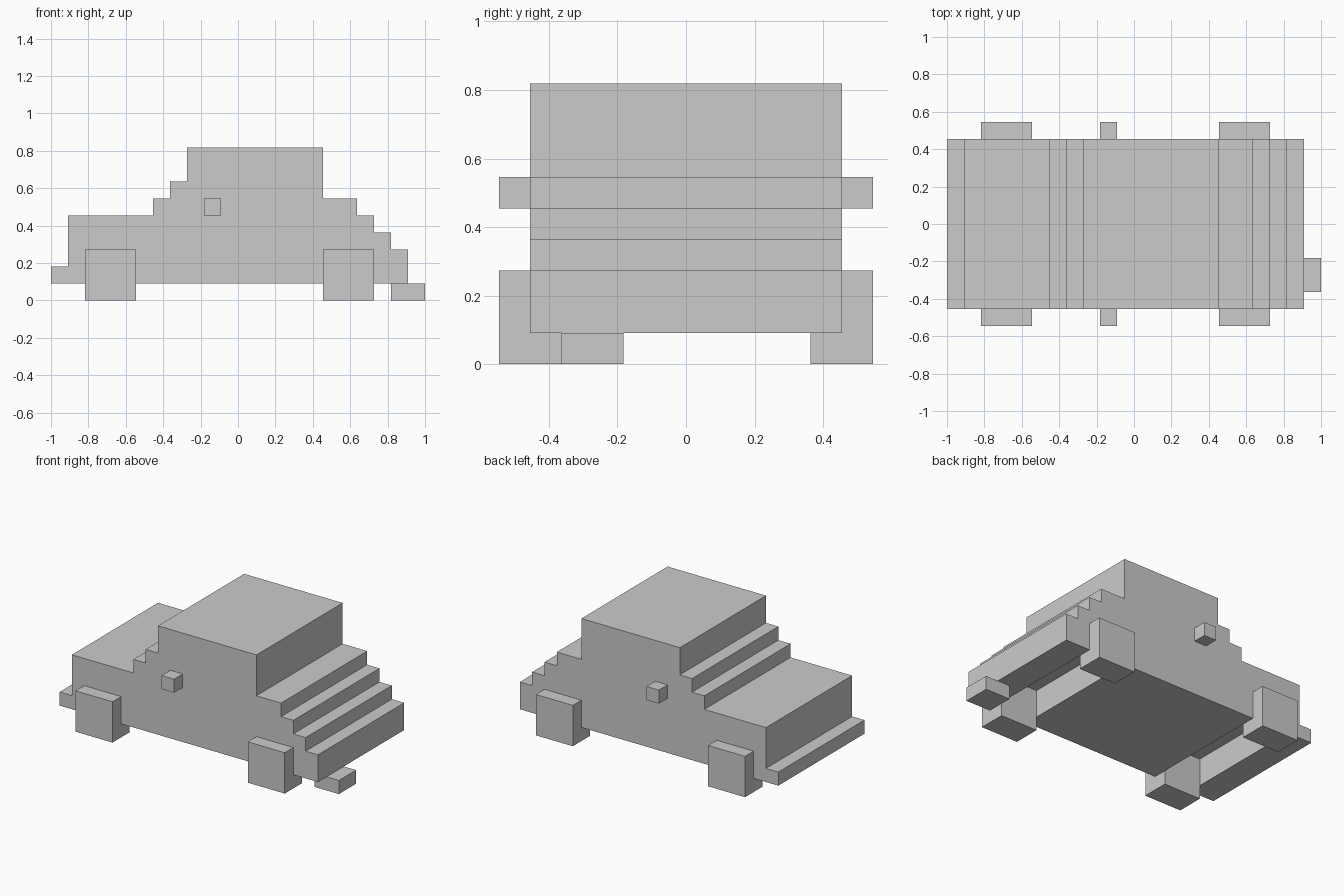
import bpy
import bmesh

if "Cube" in bpy.data.objects:
    bpy.data.objects.remove(bpy.data.objects["Cube"])

U = 1 / 11  # one block; the car is 22 blocks long


def mesh_object(name, bm):
    bmesh.ops.recalc_face_normals(bm, faces=bm.faces[:])
    mesh = bpy.data.meshes.new(name)
    bm.to_mesh(mesh)
    bm.free()
    obj = bpy.data.objects.new(name, mesh)
    bpy.context.collection.objects.link(obj)
    return obj


def extrude_profile(name, points, y0, y1):
    """Extrude an x/z profile, given in blocks, from y0 to y1."""
    bm = bmesh.new()
    face = bm.faces.new([bm.verts.new((x * U, y0 * U, z * U)) for x, z in points])
    new = bmesh.ops.extrude_face_region(bm, geom=[face])["geom"]
    verts = [v for v in new if isinstance(v, bmesh.types.BMVert)]
    bmesh.ops.translate(bm, verts=verts, vec=(0, (y1 - y0) * U, 0))
    return mesh_object(name, bm)


def block(name, x0, x1, y0, y1, z0, z1):
    return extrude_profile(name, [(x0, z0), (x1, z0), (x1, z1), (x0, z1)], y0, y1)


# Body: stepped outline with an axle channel at each pair of wheels
body_profile = [
    (-11, 1), (-9, 1), (-9, 3), (-6, 3), (-6, 1),
    (5, 1), (5, 3), (8, 3), (8, 1), (10, 1),
    (10, 3), (9, 3), (9, 4), (8, 4), (8, 5), (7, 5), (7, 6), (5, 6),
    (5, 9), (-3, 9), (-3, 7), (-4, 7), (-4, 6), (-5, 6), (-5, 5),
    (-10, 5), (-10, 2), (-11, 2),
]
extrude_profile("body", body_profile, -5, 5)

# Wheels and side mirrors on both sides
for side, s in (("right", -1), ("left", 1)):
    for end, x in (("front", -9), ("rear", 5)):
        block(f"{end}_{side}_wheel", x, x + 3, *sorted((4 * s, 6 * s)), 0, 3)
    block(f"{side}_mirror", -2, -1, *sorted((5 * s, 6 * s)), 5, 6)

# Exhaust pipe under the rear
block("exhaust", 9, 11, -4, -2, 0, 1)
